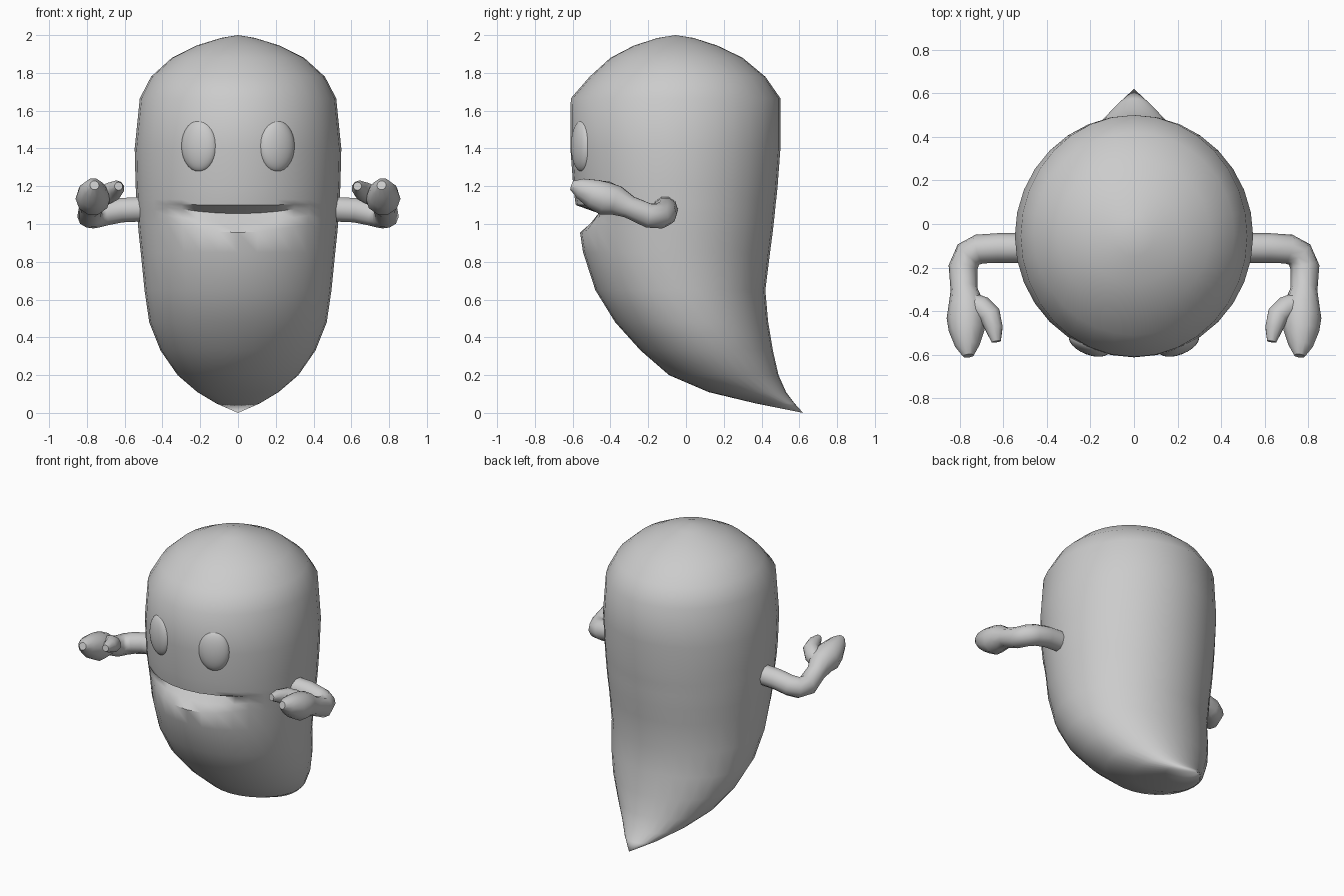
import bpy, bmesh
from math import sin, cos, pi, radians

if "Cube" in bpy.data.objects:
    bpy.data.objects.remove(bpy.data.objects["Cube"])

SEG = 32


def smooth(obj, angle=50):
    bpy.ops.object.select_all(action='DESELECT')
    obj.select_set(True)
    bpy.context.view_layer.objects.active = obj
    bpy.ops.object.shade_smooth_by_angle(angle=radians(angle))


# Body: rings of (z, half width, front y, back y), from top to tail
PROFILE = [
    (1.985, 0.09, -0.15, 0.04), (1.945, 0.22, -0.275, 0.165), (1.88, 0.35, -0.40, 0.30),
    (1.78, 0.46, -0.51, 0.42), (1.665, 0.52, -0.61, 0.50), (1.4, 0.547, -0.612, 0.50),
    (1.2, 0.542, -0.597, 0.485), (1.13, 0.538, -0.588, 0.478), (1.10, 0.537, -0.583, 0.474),
    (1.055, 0.534, -0.577, 0.47), (1.0, 0.53, -0.569, 0.464), (0.955, 0.526, -0.561, 0.459),
    (0.85, 0.515, -0.545, 0.445), (0.65, 0.495, -0.48, 0.42), (0.48, 0.47, -0.375, 0.435),
    (0.33, 0.41, -0.24, 0.46), (0.2, 0.32, -0.09, 0.49), (0.11, 0.215, 0.12, 0.53),
    (0.05, 0.115, 0.37, 0.575),
]
# How far each mouth row is pushed in, and how far its corners curl up
MOUTH = {1.10: (0.0, 0.005), 1.055: (0.12, 0.035), 1.0: (0.06, 0.05), 0.955: (0.0, 0.045)}


def build_body():
    bm = bmesh.new()
    rings = []
    for z, w, front, back in PROFILE:
        cy, d = (front + back) / 2, (back - front) / 2
        ring = []
        for i in range(SEG):
            a = 2 * pi * i / SEG - pi / 2
            x, y, vz = w * cos(a), cy + d * sin(a), z
            if z in MOUTH and y < cy:
                push, curl = MOUTH[z]
                t = min(abs(x) / 0.36, 1)
                y += push * (1 - t * t)
                vz += curl * t * t * max(0, 1 - max(0, abs(x) - 0.36) / 0.17)
            ring.append(bm.verts.new((x, y, vz)))
        rings.append(ring)
    top = bm.verts.new((0, -0.055, 2.0))
    tail = bm.verts.new((0, 0.62, 0.0))
    for i in range(SEG):
        j = (i + 1) % SEG
        bm.faces.new((top, rings[0][i], rings[0][j]))
        bm.faces.new((tail, rings[-1][j], rings[-1][i]))
        for r, s in zip(rings, rings[1:]):
            bm.faces.new((r[i], s[i], s[j], r[j]))
    bmesh.ops.recalc_face_normals(bm, faces=bm.faces)
    me = bpy.data.meshes.new("body")
    bm.to_mesh(me)
    bm.free()
    obj = bpy.data.objects.new("body", me)
    bpy.context.collection.objects.link(obj)
    smooth(obj)


# Tapered tube along points (x, y, z, radius)
def tube(name, pts, side):
    cu = bpy.data.curves.new(name, 'CURVE')
    cu.dimensions = '3D'
    cu.bevel_depth = 1.0
    cu.bevel_resolution = 3
    cu.use_fill_caps = True
    sp = cu.splines.new('POLY')
    sp.points.add(len(pts) - 1)
    for p, (x, y, z, r) in zip(sp.points, pts):
        p.co = (side * x, y, z, 1)
        p.radius = r
    obj = bpy.data.objects.new(name, cu)
    bpy.context.collection.objects.link(obj)
    bpy.ops.object.select_all(action='DESELECT')
    obj.select_set(True)
    bpy.context.view_layer.objects.active = obj
    bpy.ops.object.convert(target='MESH')
    smooth(bpy.context.view_layer.objects.active)


ARM = [
    (0.47, -0.11, 1.08, 0.068), (0.62, -0.11, 1.073, 0.068), (0.71, -0.115, 1.055, 0.068),
    (0.76, -0.14, 1.043, 0.068), (0.785, -0.20, 1.045, 0.067), (0.78, -0.30, 1.09, 0.062),
    (0.77, -0.37, 1.125, 0.082), (0.768, -0.43, 1.135, 0.092), (0.768, -0.49, 1.16, 0.082),
    (0.765, -0.56, 1.19, 0.056), (0.76, -0.605, 1.205, 0.025),
]
THUMB = [
    (0.76, -0.36, 1.13, 0.05), (0.70, -0.385, 1.155, 0.055), (0.66, -0.42, 1.175, 0.052),
    (0.642, -0.48, 1.19, 0.042), (0.632, -0.54, 1.20, 0.022),
]

build_body()
for side, label in ((1, "left"), (-1, "right")):
    tube(label + "_arm", ARM, side)
    tube(label + "_thumb", THUMB, side)
    # Eye: flattened ball turned to follow the face
    bpy.ops.mesh.primitive_uv_sphere_add(segments=24, ring_count=14, radius=1,
                                         location=(side * 0.205, -0.55, 1.413),
                                         rotation=(0, 0, side * radians(22)))
    eye = bpy.context.object
    eye.name = label + "_eye"
    eye.scale = (0.1, 0.05, 0.137)
    smooth(eye)
